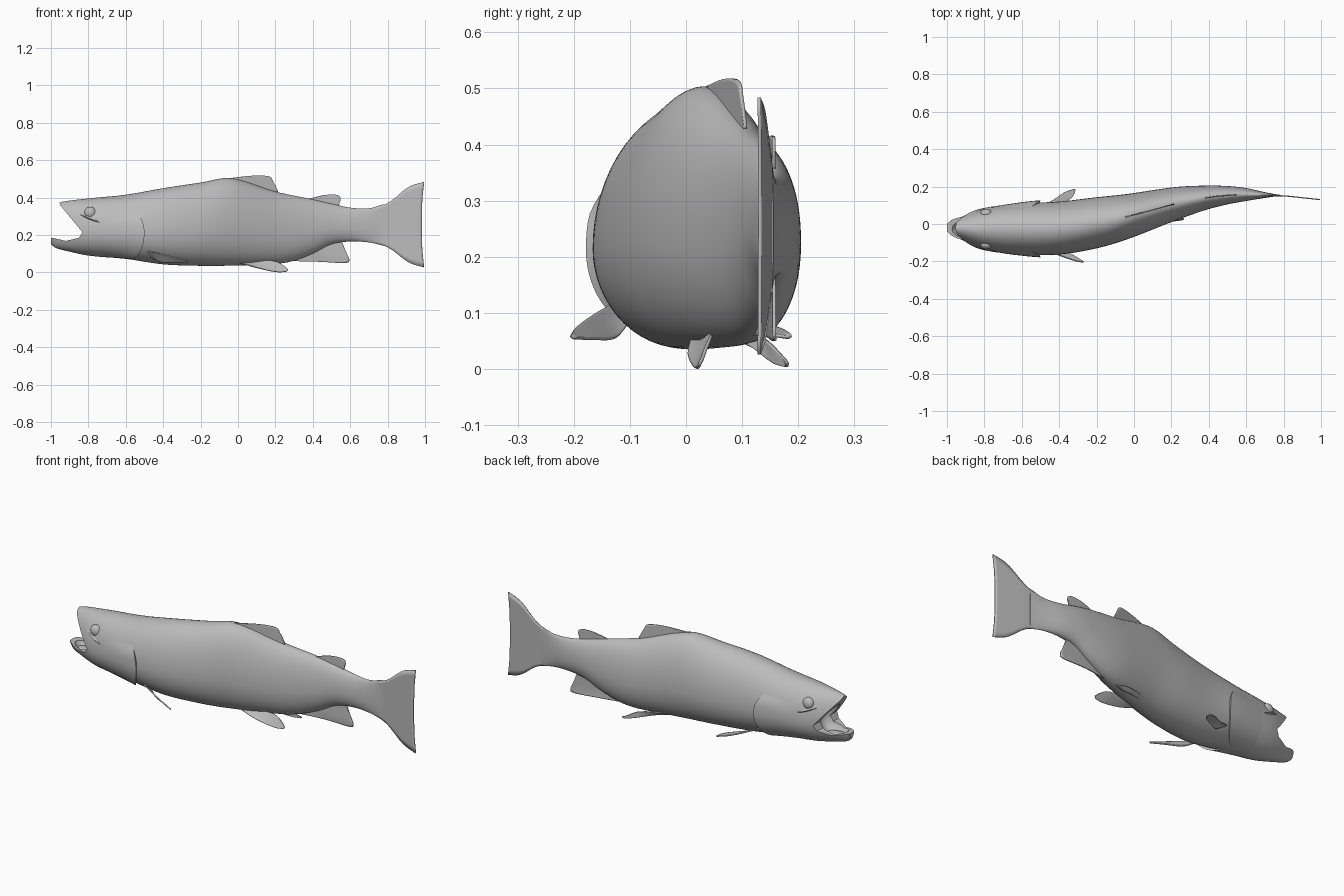
import bpy, bmesh, math
from mathutils import Vector

cube = bpy.data.objects.get("Cube")
if cube:
    bpy.data.objects.remove(cube, do_unlink=True)

GREY = (0.5, 0.5, 0.5, 1)
skin = bpy.data.materials.new("fish grey")
skin.use_nodes = True
skin.diffuse_color = GREY
shader = next(n for n in skin.node_tree.nodes if n.type == "BSDF_PRINCIPLED")
shader.inputs["Base Color"].default_value = GREY

# Body stations: x, right side y, left side y, belly z, back z
STATIONS = [
    (-1, -.045, .005, .15, .34), (-.98, -.065, .025, .133, .36),
    (-.94, -.088, .043, .12, .377), (-.8, -.14, .086, .09, .395),
    (-.6, -.163, .11, .072, .415), (-.4, -.163, .12, .043, .45),
    (-.2, -.13, .143, .035, .48), (-.04, -.083, .16, .036, .503),
    (.2, .01, .195, .045, .432), (.3, .047, .203, .062, .41),
    (.4, .08, .205, .1, .39), (.5, .105, .203, .15, .367),
    (.6, .123, .192, .165, .346), (.7, .139, .17, .16, .342),
    (.78, .148, .156, .142, .364), (1, .128, .132, .1, .4)]


def section(x):
    """Smoothly interpolated station at x: centre y, half width, belly, back."""
    n = len(STATIONS)
    i = max(k for k in range(n - 1) if k == 0 or STATIONS[k][0] <= x)

    def slope(k, c):
        a, b = STATIONS[max(k - 1, 0)], STATIONS[min(k + 1, n - 1)]
        return (b[c] - a[c]) / (b[0] - a[0])
    p, q = STATIONS[i], STATIONS[i + 1]
    h = q[0] - p[0]
    t = (x - p[0]) / h
    v = []
    for c in range(1, 5):
        d = q[c] - p[c]
        m, w = slope(i, c) * h, slope(i + 1, c) * h
        v.append(p[c] + m * t + (3 * d - 2 * m - w) * t ** 2 + (m + w - 2 * d) * t ** 3)
    return (v[0] + v[1]) / 2, (v[1] - v[0]) / 2, v[2], v[3]


def skin_point(x, angle, side=1, grow=0):
    """Point on the egg-shaped body section; angle 0 is the widest line."""
    yc, half, low, high = section(x)
    zc = low + .42 * (high - low)
    reach = (high - zc if math.sin(angle) > 0 else zc - low) + grow
    return Vector((x, yc + side * (half + grow) * math.cos(angle), zc + reach * math.sin(angle)))


def side_point(x, z, side):
    yc, half, low, high = section(x)
    zc = low + .42 * (high - low)
    return skin_point(x, math.asin((z - zc) / (high - zc)), side)


def finish(name, bm, angle=40):
    bmesh.ops.recalc_face_normals(bm, faces=bm.faces)
    mesh = bpy.data.meshes.new(name)
    bm.to_mesh(mesh)
    bm.free()
    obj = bpy.data.objects.new(name, mesh)
    bpy.context.collection.objects.link(obj)
    mesh.materials.append(skin)
    smooth(obj, angle)
    return obj


def smooth(obj, angle=40):
    bpy.ops.object.select_all(action="DESELECT")
    obj.select_set(True)
    bpy.context.view_layer.objects.active = obj
    bpy.ops.object.shade_smooth_by_angle(angle=math.radians(angle))


def grid(rows, closed=False):
    """Quad mesh through rows of points, as tube with caps when closed."""
    bm = bmesh.new()
    vs = [[bm.verts.new(p) for p in row] for row in rows]
    n = len(rows[0])
    for a, b in zip(vs, vs[1:]):
        for j in range(n if closed else n - 1):
            k = (j + 1) % n
            bm.faces.new((a[j], a[k], b[k], b[j]))
    if closed:
        bm.faces.new(vs[0])
        bm.faces.new(vs[-1])
    return bm


def spline(points, count):
    """Even samples of a Catmull-Rom curve."""
    pts = [Vector(p) for p in points]
    pts = [2 * pts[0] - pts[1]] + pts + [2 * pts[-1] - pts[-2]]
    out = []
    for s in range(count):
        f = s / (count - 1) * (len(pts) - 3)
        i = min(int(f), len(pts) - 4)
        t = f - i
        a, b, c, d = pts[i:i + 4]
        out.append(b + (c - a) * t / 2 + (2 * a - 5 * b + 4 * c - d) * t * t / 2
                   + (3 * b - a - 3 * c + d) * t ** 3 / 2)
    return out


def ellipsoid(name, centre, size, tilt=0):
    bm = bmesh.new()
    bmesh.ops.create_uvsphere(bm, u_segments=32, v_segments=20, radius=1)
    obj = finish(name, bm)
    obj.location, obj.scale, obj.rotation_euler.y = centre, size, tilt
    return obj


def fin(name, rails, thickness=.006):
    """Thin plate lofted over rails; flat rails follow the body centre line."""
    rails = [[p if len(p) == 3 else (p[0], section(p[0])[0], p[1]) for p in r] for r in rails]
    lines = [spline(r, 17) for r in rails]
    obj = finish(name, grid([spline(col, 13) for col in zip(*lines)]))
    mod = obj.modifiers.new("thickness", "SOLIDIFY")
    mod.thickness, mod.offset = thickness, 0


# Body
START, END, RINGS, SEGMENTS = -1, .78, 90, 56
rings = [[skin_point(START + (END - START) * i / RINGS, math.tau * j / SEGMENTS)
          for j in range(SEGMENTS)] for i in range(RINGS + 1)]
body = finish("body", grid(rings, closed=True))

# Open mouth: wedge cut between the jaws, then a rounded cavity
wedge = [(-1.1, .18), (-.985, .183), (-.92, .168), (-.85, .185), (-.832, .215),
         (-.95, .358), (-.962, .4), (-1.1, .5)]
mouth_wedge = finish("mouth_wedge", grid([[(x, y, z) for x, z in wedge] for y in (-.4, .4)], closed=True))
mouth_cavity = ellipsoid("mouth_cavity", (-.895, -.027, .225), (.09, .062, .088))
for cutter in (mouth_wedge, mouth_cavity):
    cutter.hide_render = True
    mod = body.modifiers.new(cutter.name, "BOOLEAN")
    mod.object, mod.operation, mod.solver = cutter, "DIFFERENCE", "EXACT"
bpy.context.view_layer.update()
body.data = bpy.data.meshes.new_from_object(body.evaluated_get(bpy.context.evaluated_depsgraph_get()))
body.modifiers.clear()
for cutter in (mouth_wedge, mouth_cavity):
    bpy.data.objects.remove(cutter, do_unlink=True)
smooth(body)
ellipsoid("tongue", (-.9, -.027, .148), (.06, .03, .012), .1)

# Eyes, creases under them, and gill covers
for side, label in ((1, "left"), (-1, "right")):
    ellipsoid(label + "_eye", side_point(-.79, .318, side) - Vector((0, side * .013, 0)), (.032, .026, .032))
    crease = [side_point(-.85 + .11 * k / 8, .312 - .045 * k / 8, side) for k in range(9)]
    width = [.009 * math.sin(math.pi * k / 8) for k in range(9)]
    up = Vector((0, 0, 1))
    out = Vector((0, side, 0))
    finish(label + "_eye_crease", grid([[p - up * w, p + out * w * .9, p + up * w]
                                       for p, w in zip(crease, width)]))
    rows = []
    for j in range(25):
        deg = -80 + 110 * j / 24
        rear = -.5 - (.04 * (deg / 28) ** 2 if deg > 0 else .1 * (deg / 80) ** 2)
        lift = .012 * min(1, (30 - deg) / 15, (deg + 80) / 20)
        a = math.radians(deg)
        row = [skin_point(-.72 + (rear + .72) * u / 10, a, side, lift * u / 10) for u in range(11)]
        rows.append(row + [skin_point(rear - .004, a, side, -.004)])
    finish(label + "_gill_cover", grid(rows), 30)

# Fins on the centre line
fin("dorsal_fin", [[(-.06, .48), (.06, .45), (.13, .43), (.2, .41)],
                   [(-.05, .503), (.08, .517), (.165, .513), (.188, .485), (.215, .432)]])
fin("adipose_fin", [[(.36, .37), (.44, .35), (.52, .33)],
                    [(.38, .394), (.46, .413), (.53, .414), (.548, .395), (.54, .36)]])
fin("anal_fin", [[(.27, .1), (.4, .15), (.55, .19)],
                 [(.29, .06), (.43, .057), (.57, .05), (.595, .066), (.575, .115), (.555, .165)]])
fin("tail_fin", [[(.68, .33), (.8, .37), (.91, .455), (.995, .484)],
                 [(.68, .29), (.8, .31), (.9, .34), (.984, .36)],
                 [(.68, .21), (.8, .2), (.9, .17), (.984, .15)],
                 [(.68, .17), (.8, .134), (.91, .055), (.995, .026)]])

# Paired fins, bent with the body
fin("right_pelvic_fin", [[(0, .01, .055), (.1, .005, .025), (.2, .015, .003), (.255, .022, .004), (.267, .026, .014)],
                         [(.02, .04, .055), (.1, .04, .06), (.19, .045, .06), (.24, .036, .038), (.267, .028, .015)]])
fin("left_pelvic_fin", [[(0, .08, .055), (.1, .115, .04), (.2, .155, .012), (.25, .178, .004), (.265, .18, .008)],
                        [(.02, .1, .06), (.1, .13, .06), (.19, .15, .045), (.24, .174, .02), (.265, .181, .01)]])
fin("right_pectoral_fin", [[(-.52, -.12, .12), (-.42, -.16, .1), (-.32, -.195, .075), (-.27, -.205, .06)],
                           [(-.47, -.1, .085), (-.41, -.125, .056), (-.33, -.165, .054), (-.272, -.2, .055)]])
fin("left_pectoral_fin", [[(-.52, .08, .12), (-.43, .13, .085), (-.37, .17, .07), (-.317, .188, .06)],
                          [(-.45, .07, .08), (-.38, .11, .07), (-.33, .145, .062), (-.313, .182, .056)]])
